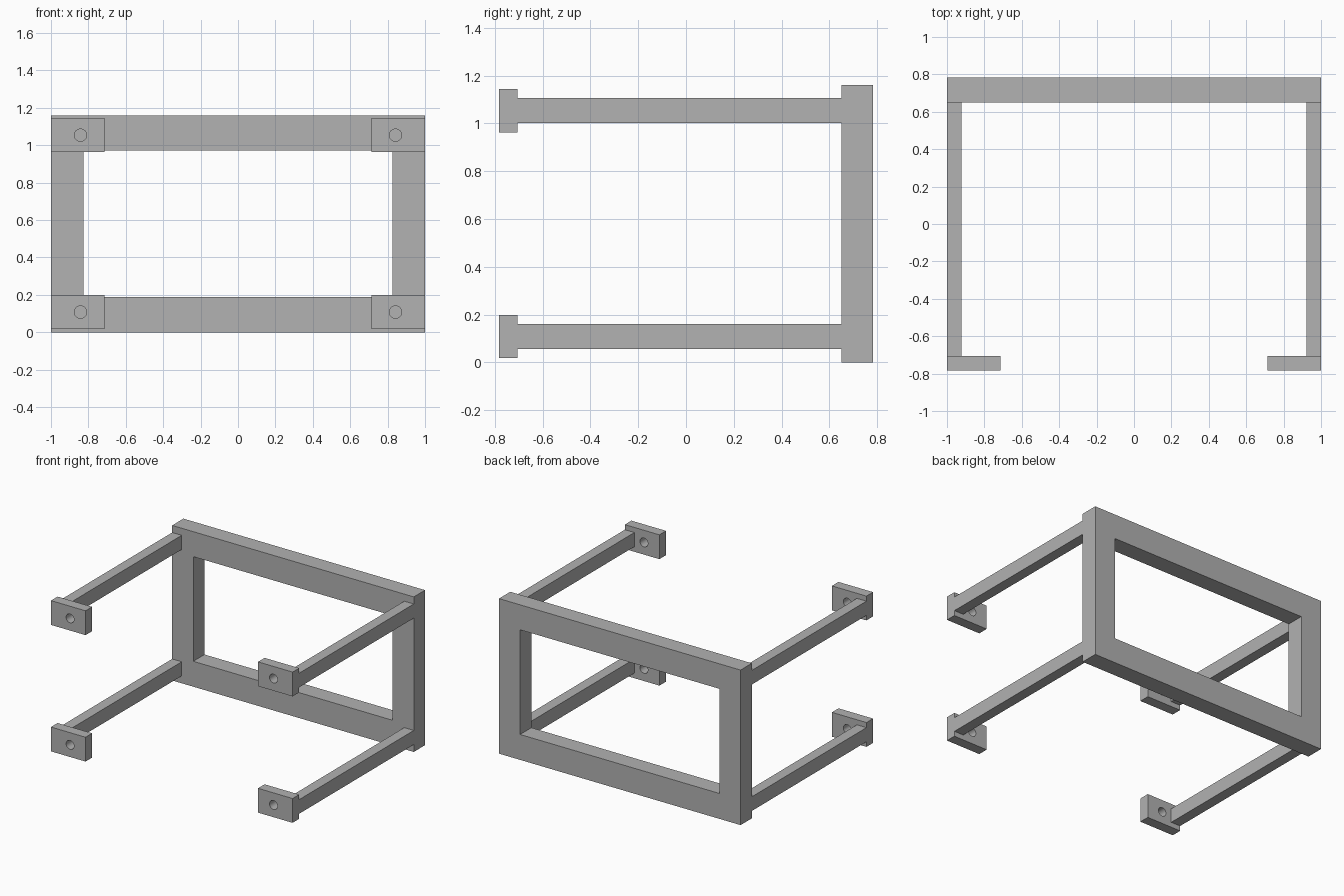
import bpy
import bmesh
from math import cos, sin, tau, radians

cube = bpy.data.objects.get("Cube")
if cube:
    bpy.data.objects.remove(cube, do_unlink=True)

grey = bpy.data.materials.new("plain grey")
grey.use_nodes = True
colour = (0.445, 0.445, 0.445, 1)
grey.diffuse_color = colour
grey.node_tree.nodes["Principled BSDF"].inputs["Base Color"].default_value = colour


def rectangle(x0, x1, z0, z1):
    return [(x0, z0), (x1, z0), (x1, z1), (x0, z1)]


def circle(x, z, radius, sides=32):
    return [(x + radius * cos(tau * i / sides), z + radius * sin(tau * i / sides))
            for i in range(sides)]


def extrude_profile(name, loops, front, back):
    """Fill an outline, less any inner loops, and extrude it along y."""
    bm = bmesh.new()
    edges = []
    for loop in loops:
        verts = [bm.verts.new((x, front, z)) for x, z in loop]
        edges += [bm.edges.new((a, b)) for a, b in zip(verts, verts[1:] + verts[:1])]
    bmesh.ops.triangle_fill(bm, edges=edges, use_beauty=True, normal=(0, -1, 0))
    result = bmesh.ops.extrude_face_region(bm, geom=bm.faces[:], use_keep_orig=True)
    moved = [g for g in result["geom"] if isinstance(g, bmesh.types.BMVert)]
    bmesh.ops.translate(bm, verts=moved, vec=(0, back - front, 0))
    bmesh.ops.recalc_face_normals(bm, faces=bm.faces[:])
    mesh = bpy.data.meshes.new(name)
    bm.to_mesh(mesh)
    bm.free()
    mesh.materials.append(grey)
    obj = bpy.data.objects.new(name, mesh)
    bpy.context.collection.objects.link(obj)
    return obj


FRAME_FRONT, FRAME_BACK = 0.65, 0.783
TAB_FRONT, TAB_BACK = -0.783, -0.705

# Rectangular back frame
extrude_profile("back_frame",
                [rectangle(-1, 1, 0, 1.16), rectangle(-0.825, 0.825, 0.19, 0.973)],
                FRAME_FRONT, FRAME_BACK)

# Four arms, each ending in a drilled mounting tab
for side, sign in (("left", 1), ("right", -1)):
    for level, z in (("lower", 0.108), ("upper", 1.054)):
        xs = sorted((sign * 0.921, sign))
        extrude_profile(f"{level}_{side}_arm",
                        [rectangle(*xs, z - 0.053, z + 0.053)], TAB_BACK, FRAME_FRONT)
        xs = sorted((sign * 0.714, sign))
        tab = extrude_profile(f"{level}_{side}_mounting_tab",
                              [rectangle(*xs, z - 0.091, z + 0.091),
                               circle(sign * 0.842, z, 0.033)],
                              TAB_FRONT, TAB_BACK)
        # Round hole walls, crisp plate edges
        bpy.ops.object.select_all(action="DESELECT")
        tab.select_set(True)
        bpy.context.view_layer.objects.active = tab
        bpy.ops.object.shade_smooth_by_angle(angle=radians(30))
